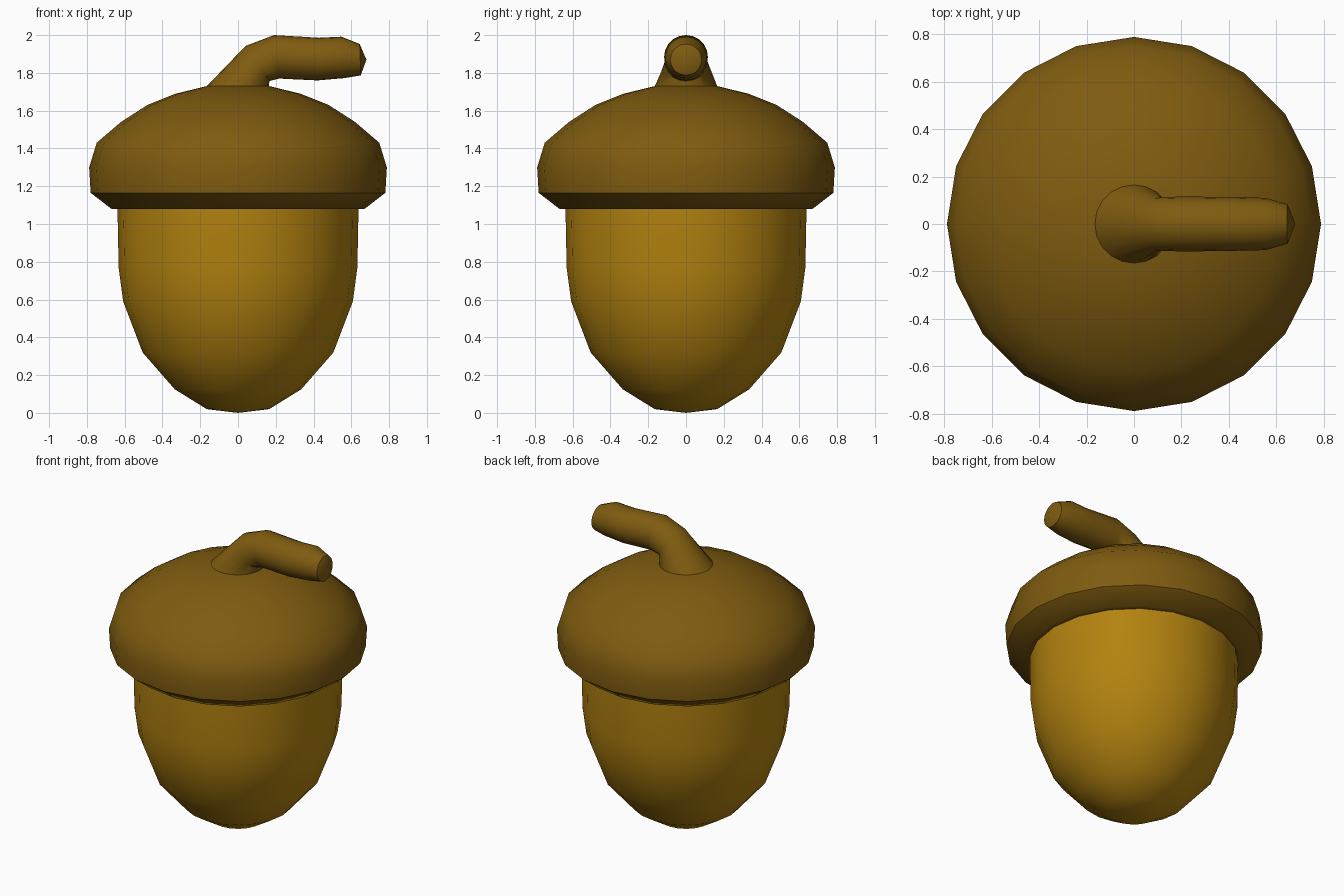
import bpy, bmesh
from math import cos, sin, pi, radians
from mathutils import Vector

if "Cube" in bpy.data.objects:
    bpy.data.objects.remove(bpy.data.objects["Cube"])

SIDES = 20


def material(name, color):
    m = bpy.data.materials.new(name)
    m.diffuse_color = (*color, 1)
    m.use_nodes = True
    m.node_tree.nodes["Principled BSDF"].inputs["Base Color"].default_value = m.diffuse_color
    return m


def loft(name, rings, mat, start=None, end=None):
    """Skin rings of (centre, radius, tilt about y); close with a point at either end."""
    bm = bmesh.new()
    loops = []
    for centre, r, tilt in rings:
        u = Vector((cos(tilt), 0, -sin(tilt)))
        v = Vector((0, 1, 0))
        loops.append([bm.verts.new(Vector(centre) + r * (cos(a) * u + sin(a) * v))
                      for a in (2 * pi * i / SIDES for i in range(SIDES))])
    for lo, hi in zip(loops, loops[1:]):
        for i in range(SIDES):
            j = (i + 1) % SIDES
            bm.faces.new((lo[i], lo[j], hi[j], hi[i]))
    for tip, loop in ((start, loops[0]), (end, loops[-1])):
        if tip:
            t = bm.verts.new(tip)
            for i in range(SIDES):
                bm.faces.new((t, loop[i], loop[(i + 1) % SIDES]))
    bmesh.ops.recalc_face_normals(bm, faces=bm.faces)
    me = bpy.data.meshes.new(name)
    bm.to_mesh(me)
    bm.free()
    ob = bpy.data.objects.new(name, me)
    bpy.context.collection.objects.link(ob)
    me.materials.append(mat)
    bpy.ops.object.select_all(action='DESELECT')
    ob.select_set(True)
    bpy.context.view_layer.objects.active = ob
    bpy.ops.object.shade_smooth_by_angle(angle=radians(42))
    return ob


def upright(profile):
    return [((0, 0, z), r, 0) for r, z in profile]


nut_mat = material("nut_brown", (0.45, 0.225, 0.005))
cap_mat = material("cap_brown", (0.21, 0.105, 0.005))

# Nut body
loft("nut", upright([(0.165, 0.02), (0.335, 0.125), (0.505, 0.32), (0.608, 0.59),
                     (0.632, 0.77), (0.638, 1.08)]), nut_mat, start=(0, 0, 0))

# Cap with flat underside
loft("cap", upright([(0.635, 1.08), (0.67, 1.08), (0.78, 1.165), (0.788, 1.30),
                     (0.748, 1.43), (0.62, 1.54), (0.48, 1.63), (0.33, 1.69),
                     (0.165, 1.73)]), cap_mat, end=(0, 0, 1.73))

# Bent stem with a flared foot and bevelled tip
loft("stem", [((0, 0, 1.73), 0.165, 0),
              ((0.103, 0, 1.85), 0.112, radians(56)),
              ((0.205, 0, 1.885), 0.116, radians(83)),
              ((0.425, 0, 1.873), 0.113, radians(92)),
              ((0.555, 0, 1.882), 0.11, radians(86)),
              ((0.647, 0, 1.87), 0.083, radians(88))],
     cap_mat, end=(0.68, 0, 1.87))
